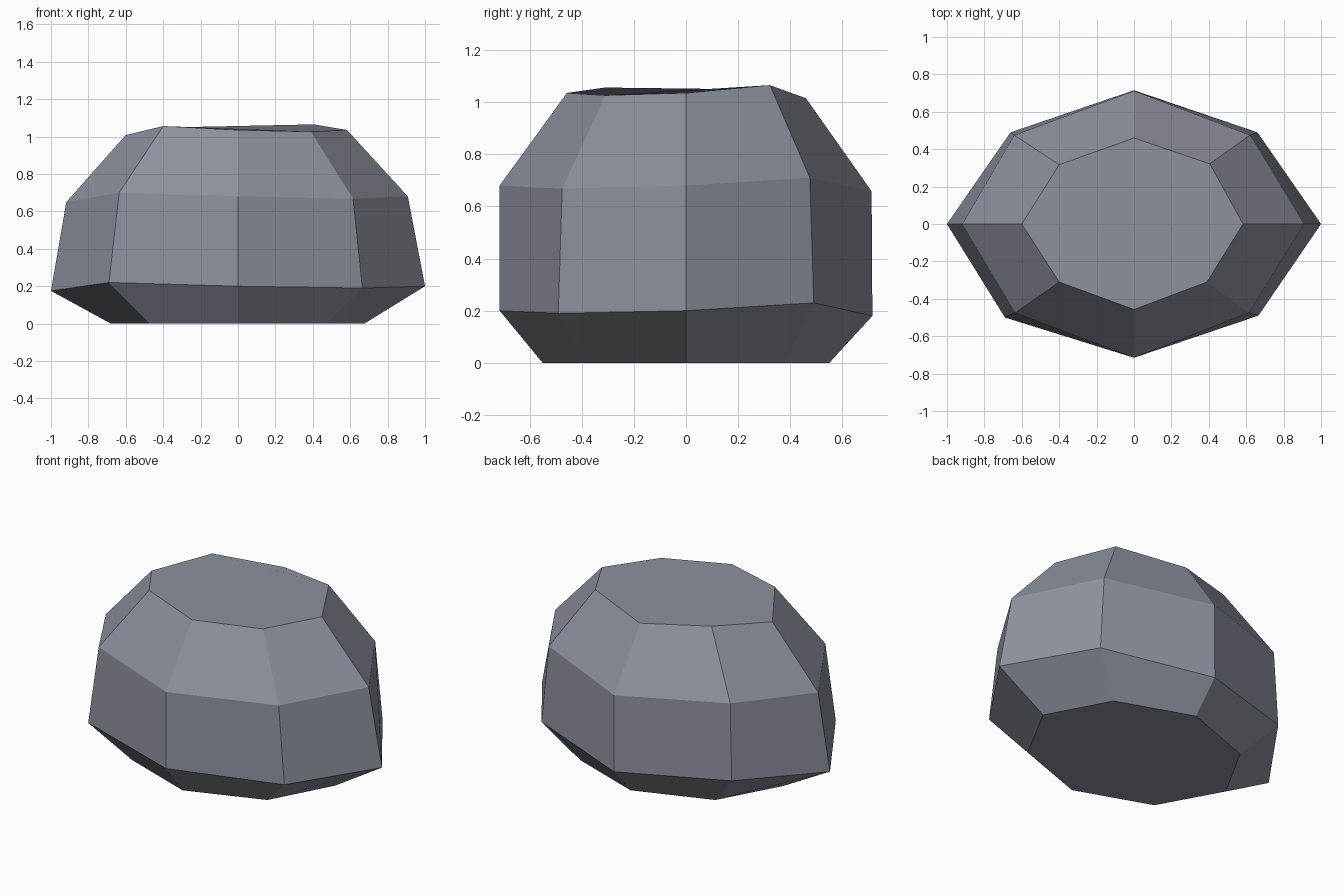
import bpy, bmesh

# Each ring, counter-clockwise from +x: eight (x, y, z) corners of the rough stone
RINGS = [
    [(.675, 0, 0), (.47, .38, 0), (0, .55, 0), (-.47, .38, 0),
     (-.68, 0, 0), (-.47, -.38, 0), (0, -.55, 0), (.47, -.38, 0)],
    [(1, 0, .2), (.66, .49, .23), (0, .715, .18), (-.66, .49, .213),
     (-1, 0, .175), (-.69, -.5, .22), (0, -.715, .2), (.665, -.49, .19)],
    [(.908, 0, .68), (.62, .475, .71), (0, .712, .658), (-.64, .475, .688),
     (-.918, 0, .65), (-.635, -.475, .70), (0, -.715, .68), (.615, -.475, .668)],
    [(.583, 0, 1.035), (.405, .322, 1.065), (0, .46, 1.015), (-.4, .317, 1.048),
     (-.6, 0, 1.008), (-.4, -.31, 1.056), (0, -.457, 1.035), (.39, -.31, 1.026)],
]

stone = bpy.data.materials.new("stone grey")
stone.diffuse_color = (.262, .283, .337, 1)

bm = bmesh.new()
rings = [[bm.verts.new(p) for p in ring] for ring in RINGS]

# Side bands
for low, high in zip(rings, rings[1:]):
    for i in range(8):
        j = (i + 1) % 8
        bm.faces.new((low[i], low[j], high[j], high[i]))

# Flat base and top
bm.faces.new(rings[0][::-1])
bm.faces.new(rings[-1])

mesh = bpy.data.meshes.new("boulder")
bm.to_mesh(mesh)
bm.free()
mesh.materials.append(stone)
boulder = bpy.data.objects.new("boulder", mesh)
bpy.context.collection.objects.link(boulder)
